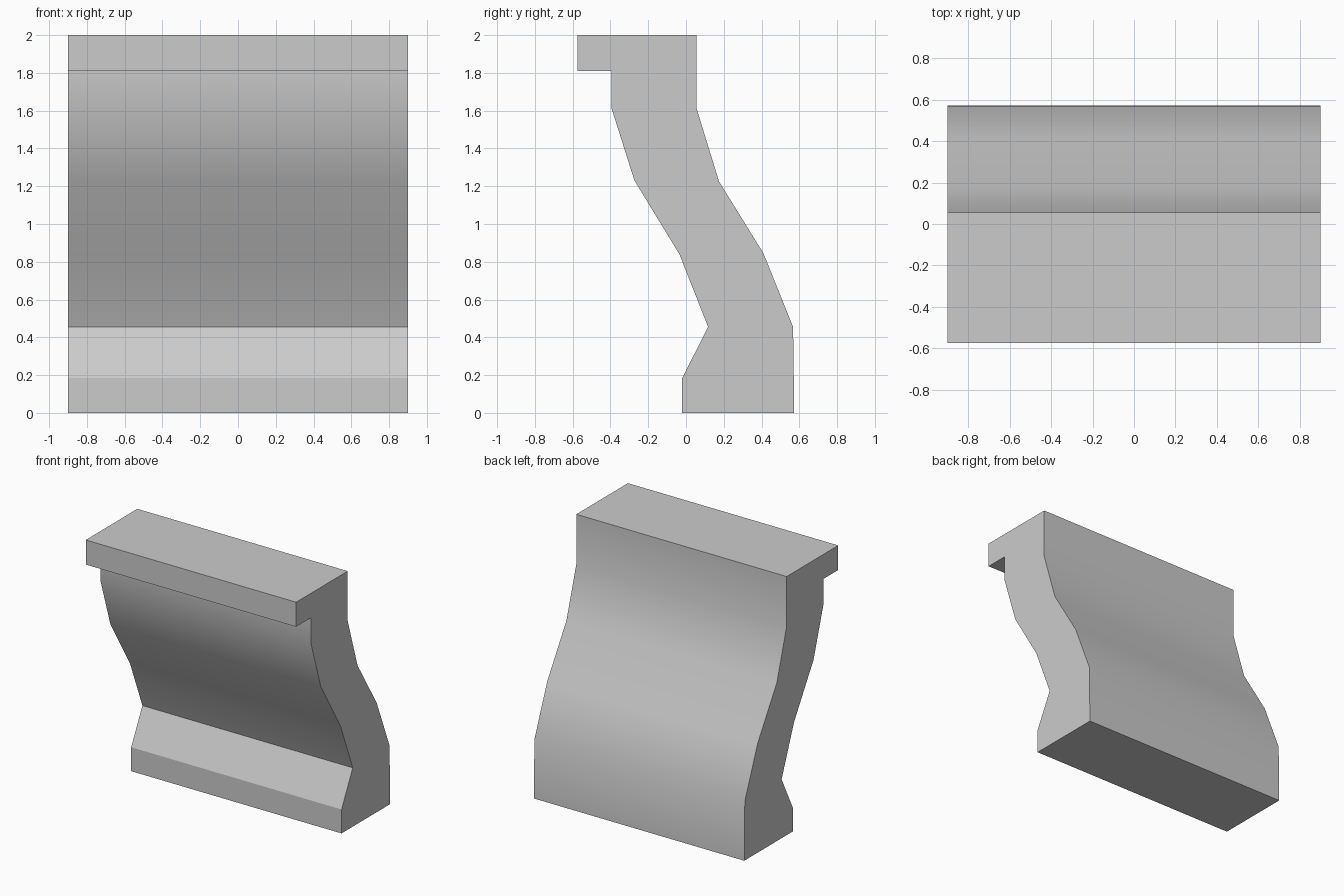
import bpy
import bmesh
from math import radians

if "Cube" in bpy.data.objects:
    bpy.data.objects.remove(bpy.data.objects["Cube"])

HALF_WIDTH = 0.9

# Side profile (y, z): cap, curved back, base, sloped foot, curved front
PROFILE = [
    (-0.575, 2.0), (0.055, 2.0), (0.055, 1.615), (0.175, 1.225),
    (0.41, 0.845), (0.567, 0.455), (0.573, 0.0), (-0.02, 0.0),
    (-0.02, 0.185), (0.117, 0.455), (-0.035, 0.84), (-0.273, 1.23),
    (-0.395, 1.615), (-0.395, 1.81), (-0.575, 1.81),
]

# Extrude the profile along x
bm = bmesh.new()
side = bm.faces.new([bm.verts.new((-HALF_WIDTH, y, z)) for y, z in PROFILE])
result = bmesh.ops.extrude_face_region(bm, geom=[side], use_keep_orig=True)
new_verts = [g for g in result["geom"] if isinstance(g, bmesh.types.BMVert)]
bmesh.ops.translate(bm, verts=new_verts, vec=(2 * HALF_WIDTH, 0, 0))
bmesh.ops.recalc_face_normals(bm, faces=bm.faces)

mesh = bpy.data.meshes.new("curved_wall_molding")
bm.to_mesh(mesh)
bm.free()
molding = bpy.data.objects.new("curved_wall_molding", mesh)
bpy.context.collection.objects.link(molding)

# Smooth the gentle curves, keep cap and foot edges crisp
bpy.context.view_layer.objects.active = molding
molding.select_set(True)
bpy.ops.object.shade_smooth_by_angle(angle=radians(24))
